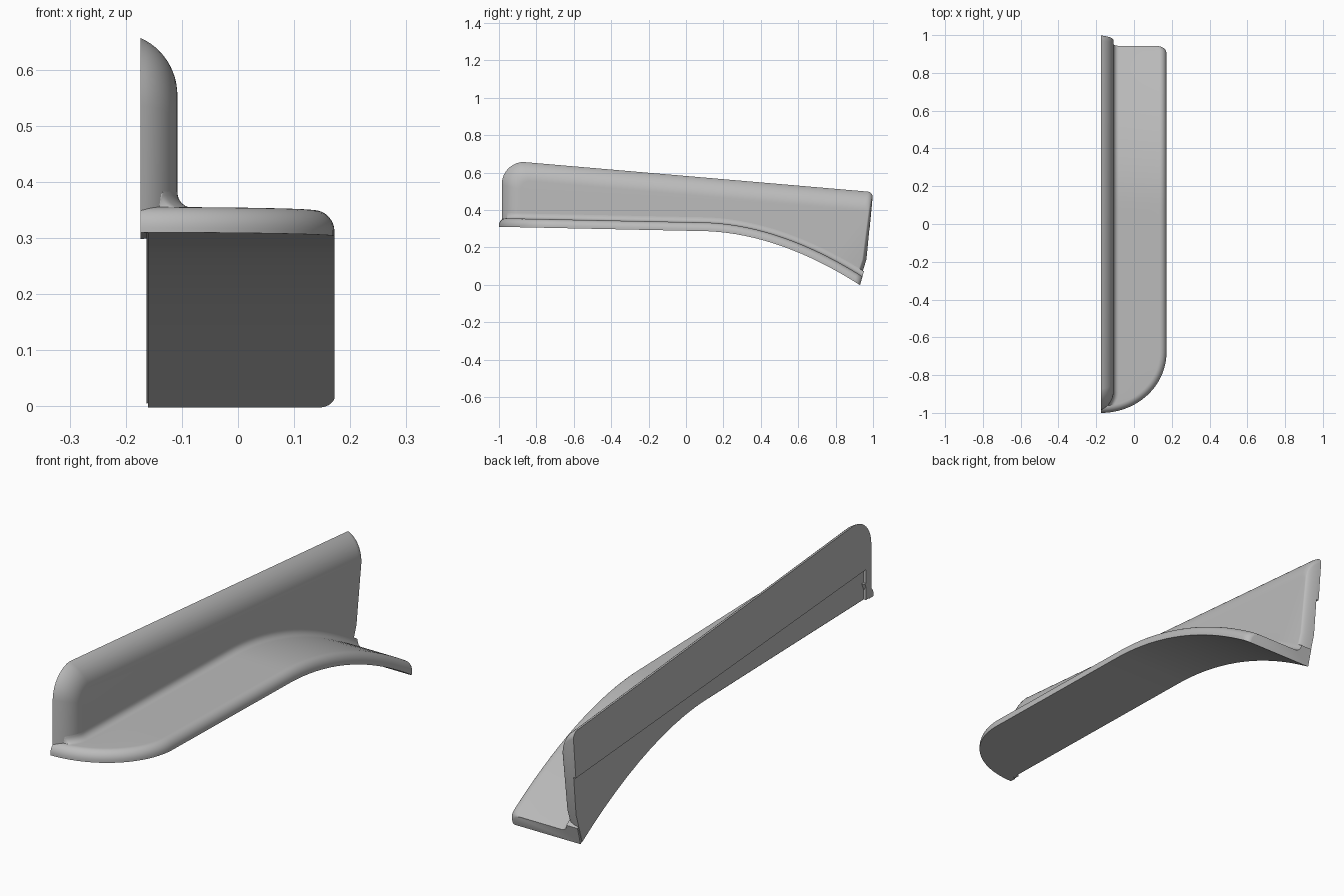
import bpy, bmesh, math

cube = bpy.data.objects.get("Cube")
if cube:
    bpy.data.objects.remove(cube, do_unlink=True)

grey = bpy.data.materials.new("plain grey")
grey.use_nodes = True
colour = (0.5, 0.5, 0.5, 1)
grey.diffuse_color = colour
grey.node_tree.nodes["Principled BSDF"].inputs["Base Color"].default_value = colour

BACK_X, FACE_X, RECESS_X = -0.174, -0.108, -0.163
ROUND = 0.1                 # depth of the wall's rounded edge
WALL_FRONT = -0.985
SWEEP = 2 * math.atan((FACE_X - BACK_X) / ROUND)
RADIUS = ROUND / math.sin(SWEEP)


def underside(y):
    """Height of the bottom: a gentle slope, then a downward curve."""
    if y < 0.1:
        return 0.31 - 0.021 * (y + 1)
    s = (y - 0.1) / 0.825
    return 0.287 - 0.0175 * s - 0.268 * s ** 1.9


def make_object(name, loops, closed):
    """Join successive loops of points with quads and cap both ends."""
    bm = bmesh.new()
    rows = [[bm.verts.new(p) for p in loop] for loop in loops]
    n = len(rows[0])
    for a, b in zip(rows, rows[1:]):
        for i in range(n if closed else n - 1):
            j = (i + 1) % n
            bm.faces.new((a[i], a[j], b[j], b[i]))
    bm.faces.new(rows[0])
    bm.faces.new(rows[-1])
    bmesh.ops.remove_doubles(bm, verts=bm.verts, dist=1e-5)
    bmesh.ops.recalc_face_normals(bm, faces=bm.faces)
    mesh = bpy.data.meshes.new(name)
    bm.to_mesh(mesh)
    bm.free()
    mesh.materials.append(grey)
    obj = bpy.data.objects.new(name, mesh)
    bpy.context.collection.objects.link(obj)
    return obj


def smooth(obj):
    bpy.ops.object.select_all(action='DESELECT')
    obj.select_set(True)
    bpy.context.view_layer.objects.active = obj
    bpy.ops.object.shade_smooth_by_angle(angle=math.radians(35))


def arc(cy, cz, ry, rz, start, end, steps):
    for i in range(steps + 1):
        a = math.radians(start + (end - start) * i / steps)
        yield cy + ry * math.cos(a), cz + rz * math.sin(a)


def wall_outline(d):
    """Side outline of the wall, inset by d at the front and top."""
    def top(y):
        return 0.66 - d - 0.0865 * (y + 0.9)
    front, e = WALL_FRONT + d, d * 0.25
    r = 0.12 - 0.7 * d
    pts = [(front, underside(front) + 0.003)]
    pts += arc(front + r, top(front + r) - r, r, r, 180, 94, 10)
    pts += arc(0.97 - e, top(0.97) - 0.028, 0.028, 0.028, 85, 0, 5)
    pts += [(0.966 - e, 0.135)]
    for i in range(25):
        y = 0.925 - e - (0.925 - e - front) * i / 25
        pts.append((y, underside(y) + 0.003))
    return pts


# Upright wall with a broad rounded edge
layers = []
for i in range(13):
    a = SWEEP * (1 - i / 12)
    x = FACE_X - RADIUS * (1 - math.cos(a))
    d = ROUND - RADIUS * math.sin(a)
    layers.append([(x, y, z) for y, z in wall_outline(d)])
wall = make_object("upright_wall", layers, True)

# Shallow recess on the wall's flat rear side
recess = [(-0.95, 0.44), (1.1, 0.29), (1.1, -0.1), (-0.95, -0.1)]
cutter = make_object("recess_cutter",
                     [[(x, y, z) for y, z in recess] for x in (-0.3, RECESS_X)], True)
cut = wall.modifiers.new("recess", 'BOOLEAN')
cut.operation = 'DIFFERENCE'
cut.solver = 'EXACT'
cut.object = cutter
bpy.context.view_layer.objects.active = wall
bpy.ops.object.modifier_apply(modifier="recess")
bpy.data.objects.remove(cutter, do_unlink=True)
smooth(wall)


def wall_face(y):
    """Where the wall's rounded front meets the shelf."""
    d = min(max(y - WALL_FRONT, 0), ROUND)
    return FACE_X - RADIUS + math.sqrt(RADIUS ** 2 - (ROUND - d) ** 2)


def shelf_edge(d):
    """Plan outline of the shelf's free edge, inset by d."""
    pts = list(arc(BACK_X, -0.68, 0.346 - d, 0.32 - d, -90, 0, 24))
    pts += [(0.172 - d, -0.65 + 1.55 * i / 32) for i in range(33)]
    pts += arc(0.142 - d, 0.901, 0.03, 0.03, 10, 80, 5)
    return pts


# Curved shelf with a rounded free edge and a fillet against the wall
THICK, FILLET = 0.046, 0.028
edges = []
for i in range(9):
    a = math.pi / 2 * i / 8
    edges.append((shelf_edge(0.036 * (1 - math.cos(a))), 0.008 + (THICK - 0.008) * math.sin(a)))
edges.insert(0, (shelf_edge(0), 0))


def shelf_point(x, y, h):
    lean = 0.3 * h * max(y, 0)
    return x, y + lean, underside(y) + h


sections = []
for i in range(len(edges[0][0])):
    section = [shelf_point(*outline[i], h) for outline, h in edges]
    x_end, y = edges[-1][0][i]
    face = wall_face(y)
    size = min(FILLET, max(x_end - face, 0))
    for k in range(7):
        a = math.pi / 2 * k / 6
        x = min(face + size * (1 - math.sin(a)), x_end)
        section.append(shelf_point(x, y, THICK + size * (1 - math.cos(a))))
    inner = RECESS_X + 0.003 if y > -0.94 else BACK_X
    section.append(shelf_point(inner, y, THICK + size))
    section.append(shelf_point(inner, edges[0][0][i][1], 0))
    sections.append(section)
smooth(make_object("curved_shelf", sections, True))
